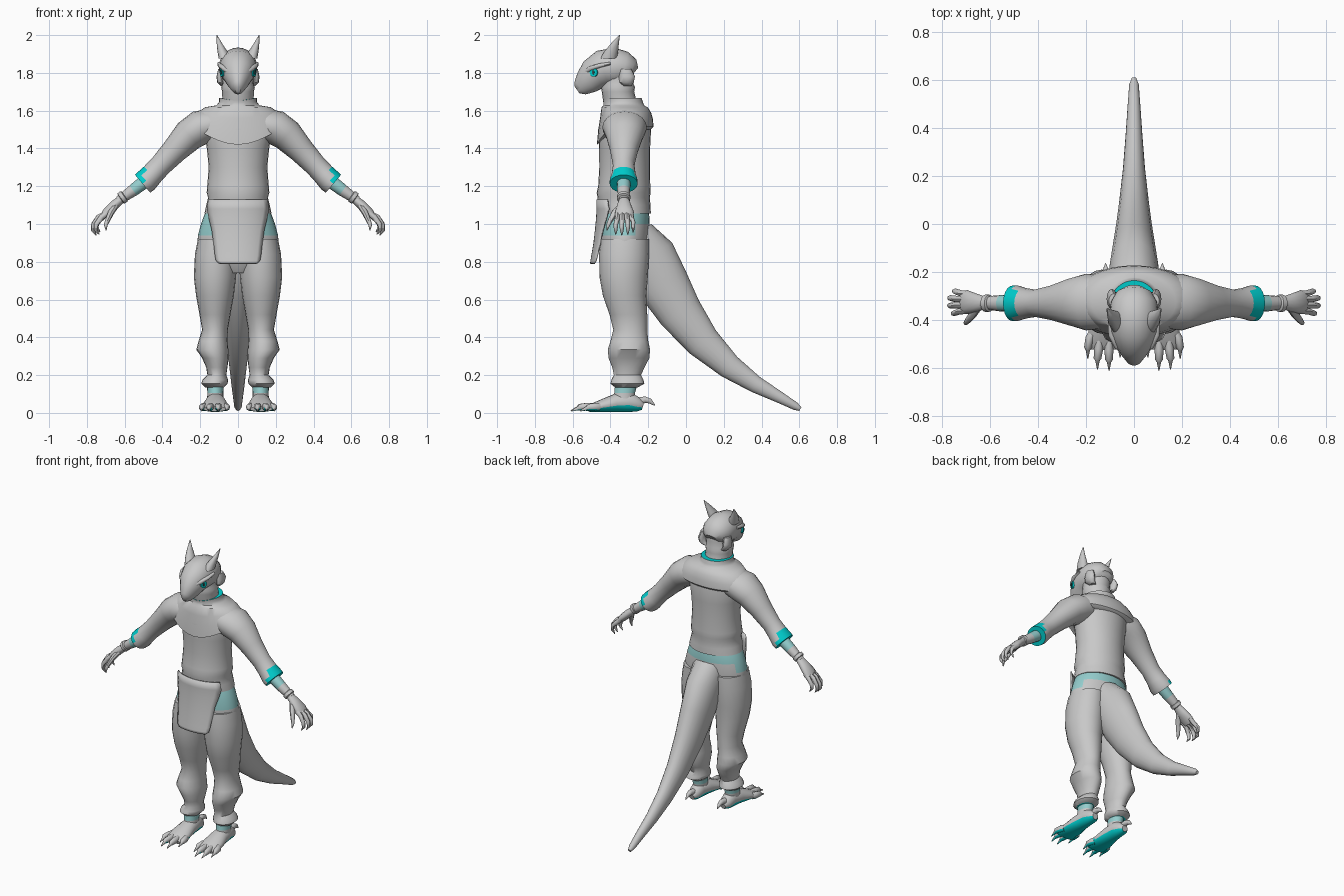
import bpy, bmesh, math
from mathutils import Vector

X, Y, Z = Vector((1, 0, 0)), Vector((0, 1, 0)), Vector((0, 0, 1))
GREY, TEAL, CYAN, DARK = range(4)


def material(name, colour):
    m = bpy.data.materials.new(name)
    m.diffuse_color = (*colour, 1)
    return m


MATS = [material("grey", (0.58, 0.58, 0.58)), material("pale_teal", (0.3, 0.62, 0.62)),
        material("bright_cyan", (0.0, 0.62, 0.62)), material("dark", (0.03, 0.08, 0.08))]


def finish(name, bm, rule=None, mirror=False, angle=45):
    """Turn a bmesh into a smooth object, colour it by rule and mirror it."""
    bmesh.ops.recalc_face_normals(bm, faces=bm.faces)
    bm.normal_update()
    for f in bm.faces:
        if rule:
            f.material_index = rule(f.calc_center_median(), f.normal)
    me = bpy.data.meshes.new(name)
    bm.to_mesh(me)
    bm.free()
    for m in MATS:
        me.materials.append(m)
    ob = bpy.data.objects.new(name, me)
    bpy.context.collection.objects.link(ob)
    bpy.ops.object.select_all(action='DESELECT')
    ob.select_set(True)
    bpy.context.view_layer.objects.active = ob
    bpy.ops.object.shade_smooth_by_angle(angle=math.radians(angle))
    if mirror:
        mod = ob.modifiers.new("mirror", 'MIRROR')
        mod.use_mirror_merge = False
    return ob


def tube(name, secs, side=X, flat=False, n=20, rule=None, mirror=False):
    """Loft ellipses (x, y, z, half width along side, other half width, front dip)."""
    bm = bmesh.new()
    pts = [Vector(s[:3]) for s in secs]
    rings = []
    for i, s in enumerate(secs):
        t = Z if flat else (pts[min(i + 1, len(pts) - 1)] - pts[max(i - 1, 0)]).normalized()
        u = (side - t * side.dot(t)).normalized()
        v = t.cross(u)
        dip = s[5] if len(s) > 5 else 0
        ring = []
        for k in range(n):
            a = 2 * math.pi * k / n
            p = pts[i] + u * s[3] * math.cos(a) + v * s[4] * math.sin(a)
            p.z -= dip * max(0, -math.sin(a)) ** 3
            ring.append(bm.verts.new(p))
        rings.append(ring)
    for a, b in zip(rings, rings[1:]):
        for k in range(n):
            j = (k + 1) % n
            bm.faces.new((a[k], a[j], b[j], b[k]))
    bm.faces.new(rings[0])
    bm.faces.new(rings[-1])
    return finish(name, bm, rule, mirror)


# Shirt body with a flared hem
body = [(1.055, -.322, .178, .136), (1.10, -.328, .168, .14), (1.14, -.33, .158, .138),
        (1.165, -.33, .166, .143), (1.20, -.327, .163, .138), (1.30, -.325, .155, .134),
        (1.40, -.325, .165, .135), (1.50, -.325, .18, .14), (1.58, -.325, .16, .12), (1.62, -.33, .10, .09)]
tube("shirt", [(0, y, z, a, b) for z, y, a, b in body], flat=True, n=28)

# Draped cowl with a pointed front and a standing collar
cowl = [(1.50, -.322, .235, .135, .07), (1.515, -.322, .262, .15, .095), (1.555, -.32, .25, .145, .06),
        (1.59, -.32, .215, .135, .03), (1.618, -.325, .175, .122, 0), (1.628, -.33, .115, .108, 0),
        (1.645, -.333, .10, .105, 0), (1.668, -.337, .10, .102, .015)]
tube("cowl", [(0, y, z, a, b, d) for z, y, a, b, d in cowl], flat=True, n=32,
     rule=lambda c, n: CYAN if c.z > 1.655 and n.z > .8 else GREY)

# Front flap hanging from the hem
bm = bmesh.new()
grid = []
for z, w, y in [(1.13, .158, -.474), (1.08, .165, -.474), (1.03, .155, -.476), (.97, .14, -.482),
                (.90, .13, -.49), (.83, .122, -.502), (.805, .117, -.506), (.79, .10, -.508)]:
    row = []
    for k in range(13):
        x = w * (k / 6 - 1)
        row.append(bm.verts.new((x, y + .145 * (1 - math.sqrt(1 - min(.97, (x / .182) ** 2))) * .75, z)))
    grid.append(row)
for a, b in zip(grid, grid[1:]):
    for k in range(12):
        bm.faces.new((a[k], a[k + 1], b[k + 1], b[k]))
flap = finish("front_flap", bm)
flap.modifiers.new("thickness", 'SOLIDIFY').thickness = 0.008

# Trousers: hips with a coloured band, then baggy legs
hips = [(.74, .08, .08), (.79, .17, .11), (.86, .218, .13), (.94, .212, .134),
        (1.0, .196, .133), (1.05, .178, .13), (1.10, .15, .12)]
tube("hips", [(0, -.325, z, a, b) for z, a, b in hips], flat=True, n=28,
     rule=lambda c, n: TEAL if c.z > (.94 if c.y < -.27 else 1.0) else GREY)
leg = [(.135, .125, -.315, .05, .06), (.155, .125, -.31, .07, .09), (.175, .12, -.31, .068, .085),
       (.20, .112, -.31, .05, .072), (.24, .112, -.305, .056, .085), (.29, .12, -.302, .07, .108),
       (.335, .136, -.302, .085, .112), (.38, .132, -.30, .077, .10), (.44, .122, -.295, .068, .09),
       (.52, .122, -.305, .082, .10), (.62, .122, -.325, .10, .115), (.72, .122, -.33, .112, .128),
       (.84, .116, -.328, .112, .132), (.92, .108, -.325, .104, .128)]
tube("leg", [(x, y, z, a, b) for z, x, y, a, b in leg], flat=True, mirror=True,
     rule=lambda c, n: CYAN if n.z < -.9 else GREY)

# Feet: ankle, sole, clawed toes and heel spur
sole = lambda c, n: CYAN if n.z < -.35 else GREY
tube("ankle", [(.12, -.33, .05, .045, .06), (.12, -.325, .105, .042, .055), (.12, -.315, .16, .045, .06)],
     flat=True, mirror=True, rule=lambda c, n: TEAL if c.z > .105 else GREY)
tube("foot", [(.118, -.228, .035, .02, .02), (.118, -.25, .042, .038, .036), (.118, -.30, .058, .046, .054),
              (.119, -.37, .053, .055, .049), (.121, -.44, .038, .068, .035), (.122, -.50, .026, .07, .022),
              (.122, -.52, .02, .06, .014)], mirror=True, rule=sole)
for i, (x0, x1, y1) in enumerate([(.07, .058, -.555), (.105, .104, -.61), (.142, .152, -.605), (.175, .192, -.56)]):
    tube(f"toe_{i + 1}", [(x0, -.46, .032, .018, .022), ((x0 + x1) / 2, y1 + .085, .032, .019, .022),
                          (x1, y1 + .045, .03, .016, .018), (x1, y1 + .035, .024, .009, .011),
                          (x1, y1, .011, .002, .003)], n=10, mirror=True, rule=sole)
tube("heel_spur", [(.118, -.26, .06, .022, .022), (.118, -.215, .07, .017, .018), (.118, -.19, .062, .012, .014),
                   (.118, -.165, .04, .002, .003)], n=10, mirror=True)

# Tail sweeping down to the ground
tail = [(-.27, .95, .11, .10), (-.20, .83, .105, .145), (-.12, .68, .092, .138), (-.03, .53, .078, .118),
        (.09, .375, .062, .092), (.23, .245, .046, .066), (.37, .15, .035, .045), (.50, .08, .026, .030),
        (.58, .035, .02, .021), (.605, .02, .01, .011)]
tube("tail", [(0, y, z, a, b) for y, z, a, b in tail])

# Arms: sleeve with open cuff, forearm and wristband
tube("sleeve", [(.14, -.325, 1.525, .11, .085), (.20, -.325, 1.51, .118, .093), (.26, -.325, 1.47, .10, .086),
                (.335, -.328, 1.39, .074, .069), (.41, -.33, 1.31, .057, .059), (.455, -.33, 1.262, .064, .060),
                (.485, -.33, 1.23, .074, .064), (.505, -.33, 1.213, .074, .062)],
     side=Y, mirror=True, rule=lambda c, n: CYAN if c.x > .5 else GREY)
tube("forearm", [(.47, -.33, 1.24, .036, .036), (.51, -.33, 1.212, .036, .036), (.555, -.33, 1.178, .034, .033),
                 (.63, -.328, 1.125, .026, .024)],
     side=Y, n=14, mirror=True, rule=lambda c, n: TEAL if c.x < .555 else GREY)
tube("wristband", [(.60, -.33, 1.149, .03, .028), (.603, -.33, 1.147, .036, .034), (.619, -.33, 1.135, .036, .034),
                   (.622, -.33, 1.133, .03, .028)], side=Y, n=14, mirror=True)

# Hand with curled, clawed fingers and a thumb
tube("palm", [(.62, -.328, 1.13, .026, .022), (.655, -.328, 1.10, .038, .026), (.695, -.325, 1.062, .05, .024),
              (.715, -.325, 1.04, .044, .016)], side=Y, n=14, mirror=True)
for i, (y0, y1, dx, dz) in enumerate([(-.29, -.28, -.02, .012), (-.313, -.308, 0, 0),
                                      (-.338, -.34, 0, -.004), (-.362, -.372, -.015, 0)]):
    tube(f"finger_{i + 1}", [(.69, y0, 1.06, .013, .016), (.738 + dx, y0, 1.035, .014, .015),
                             (.765 + dx, y1, .998 + dz, .012, .013), (.768 + dx, y1, .97 + dz, .010, .010),
                             (.75 + dx, y1, .944 + dz, .002, .002)], side=Y, n=8, mirror=True)
tube("thumb", [(.65, -.345, 1.095, .018, .018), (.672, -.378, 1.06, .017, .016), (.69, -.40, 1.02, .013, .013),
               (.70, -.412, .995, .010, .010), (.698, -.418, .965, .002, .002)], side=Y, n=8, mirror=True)

# Neck with back folds
neck = [(1.60, -.335, .085, .09), (1.66, -.352, .083, .088), (1.70, -.36, .084, .086), (1.725, -.36, .089, .09),
        (1.74, -.362, .082, .084), (1.78, -.362, .085, .09), (1.83, -.37, .085, .085)]
tube("neck", [(0, y, z, a, b) for z, y, a, b in neck], flat=True)

# Head tapering into a beaked snout
head = [(-.275, 1.80, .045, .035), (-.29, 1.812, .075, .065), (-.325, 1.823, .096, .09), (-.38, 1.83, .102, .104),
        (-.44, 1.823, .098, .099), (-.485, 1.793, .083, .088), (-.525, 1.752, .058, .07),
        (-.56, 1.722, .034, .046), (-.577, 1.71, .014, .022)]
tube("head", [(0, y, z, a, b) for y, z, a, b in head], n=24)
tube("brow", [(.098, -.40, 1.85, .008, .012), (.092, -.46, 1.838, .012, .016), (.07, -.505, 1.822, .014, .016),
              (.035, -.535, 1.798, .014, .014), (0, -.552, 1.775, .012, .012)], side=Z, n=10, mirror=True)
tube("cheek", [(.07, -.31, 1.73, .02, .02), (.088, -.315, 1.75, .022, .038), (.092, -.312, 1.78, .022, .042),
               (.085, -.32, 1.82, .02, .03)], flat=True, n=12, mirror=True)
tube("ear", [(.068, -.41, 1.875, .034, .045), (.083, -.395, 1.915, .026, .036), (.099, -.375, 1.958, .014, .020),
             (.112, -.352, 2.0, .002, .002)], flat=True, n=12, mirror=True)

# Eyes
tube("eye", [(.06, -.478, 1.803, .022, .024), (.088, -.49, 1.803, .022, .024)], side=Y, n=14, mirror=True,
     rule=lambda c, n: CYAN)
tube("pupil", [(.08, -.488, 1.803, .006, .012), (.091, -.492, 1.803, .006, .012)], side=Y, n=10, mirror=True,
     rule=lambda c, n: DARK)
